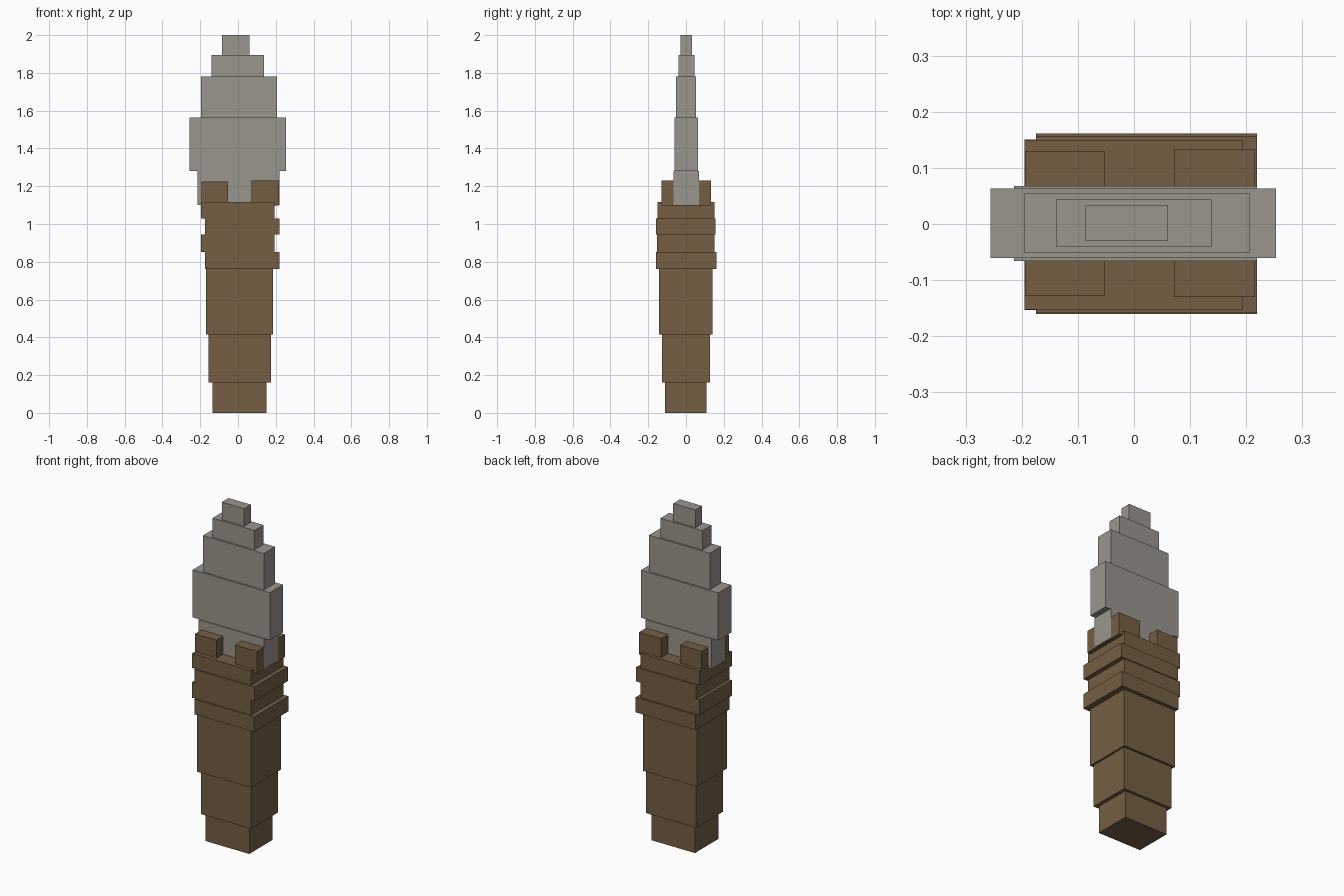
import bpy


def material(name, rgb):
    m = bpy.data.materials.new(name)
    m.diffuse_color = (*rgb, 1.0)
    return m


brown = material("brown leather", (0.178, 0.112, 0.058))
grey = material("grey stone", (0.323, 0.301, 0.266))


def box(name, mat, x, y, z):
    """Axis-aligned block from (min, max) ranges."""
    bpy.ops.mesh.primitive_cube_add(size=1, location=[sum(r) / 2 for r in (x, y, z)])
    ob = bpy.context.object
    ob.name = ob.data.name = name
    ob.scale = [r[1] - r[0] for r in (x, y, z)]
    bpy.ops.object.transform_apply(location=False, rotation=False, scale=True)
    ob.data.materials.append(mat)


# Handle: three blocks widening upwards
box("handle_bottom", brown, (-0.135, 0.152), (-0.111, 0.109), (0.0, 0.162))
box("handle_middle", brown, (-0.155, 0.174), (-0.128, 0.126), (0.162, 0.416))
box("handle_top", brown, (-0.169, 0.186), (-0.143, 0.140), (0.416, 0.763))

# Wrapped collar: bands alternately shifted right and left
box("collar_band_1", brown, (-0.175, 0.219), (-0.160, 0.161), (0.763, 0.853))
box("collar_band_2", brown, (-0.195, 0.193), (-0.153, 0.151), (0.853, 0.945))
box("collar_band_3", brown, (-0.175, 0.219), (-0.159, 0.156), (0.945, 1.030))
box("collar_band_4", brown, (-0.195, 0.193), (-0.152, 0.150), (1.030, 1.117))

# Prongs gripping the blade on both faces
box("left_prong", brown, (-0.194, -0.052), (-0.127, 0.129), (1.097, 1.224))
box("right_prong", brown, (0.071, 0.216), (-0.130, 0.133), (1.097, 1.230))

# Stepped blade
box("blade_root", grey, (-0.214, 0.219), (-0.066, 0.068), (1.100, 1.280))
box("blade_wide", grey, (-0.256, 0.253), (-0.061, 0.063), (1.280, 1.563))
box("blade_upper", grey, (-0.195, 0.206), (-0.052, 0.054), (1.563, 1.780))
box("blade_narrow", grey, (-0.139, 0.138), (-0.041, 0.044), (1.780, 1.895))
box("blade_tip", grey, (-0.086, 0.061), (-0.030, 0.033), (1.895, 2.0))
